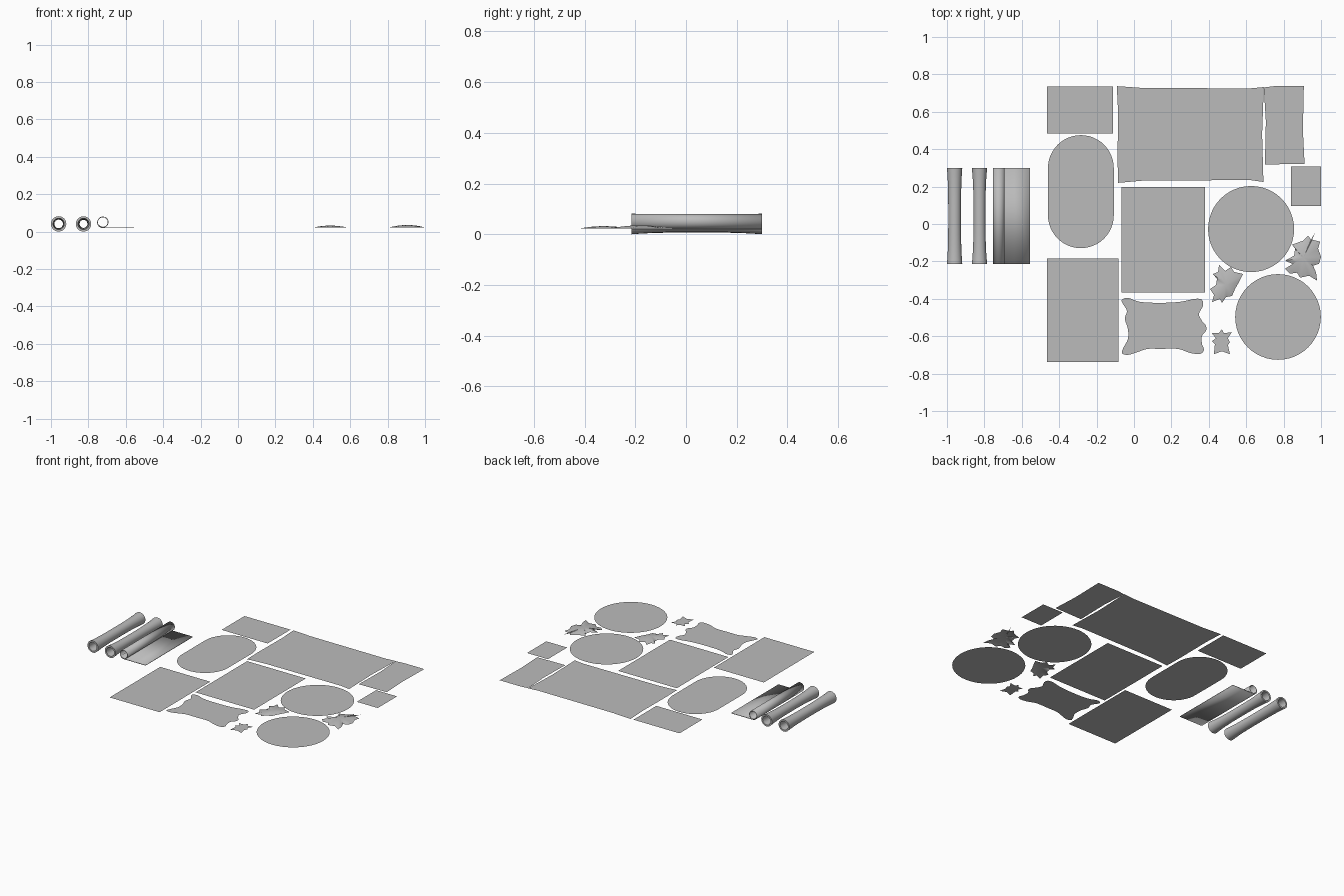
import bpy
import bmesh
from math import sin, cos, pi
from mathutils import Vector

cube = bpy.data.objects.get("Cube")
if cube:
    bpy.data.objects.remove(cube, do_unlink=True)

FLOOR = 0.022          # height of the flat rugs
UNIT = 0.00535         # step used by the freehand outlines

# One plain material for the whole set
grey = bpy.data.materials.new("plain grey")
grey.use_nodes = True
colour = (0.5, 0.5, 0.5, 1)
grey.diffuse_color = colour
grey.node_tree.nodes["Principled BSDF"].inputs["Base Color"].default_value = colour


def finish(bm, name, smooth=False):
    """Turn a bmesh into a named, shaded object."""
    mesh = bpy.data.meshes.new(name)
    bm.to_mesh(mesh)
    bm.free()
    mesh.materials.append(grey)
    obj = bpy.data.objects.new(name, mesh)
    bpy.context.collection.objects.link(obj)
    if smooth:
        bpy.ops.object.select_all(action='DESELECT')
        obj.select_set(True)
        bpy.context.view_layer.objects.active = obj
        bpy.ops.object.shade_smooth_by_angle(angle=pi / 5)
    return obj


def flat_rug(name, outline):
    """A single thin sheet with the given outline, facing up."""
    bm = bmesh.new()
    face = bm.faces.new([bm.verts.new((x, y, FLOOR)) for x, y in outline])
    face.normal_update()
    if face.normal.z < 0:
        face.normal_flip()
    return finish(bm, name)


def rectangle(left, right, back, front):
    return [(left, front), (right, front), (right, back), (left, back)]


def stadium(cx, cy, radius, half_straight=0.0, steps=48):
    """A circle, stretched along y by a straight middle."""
    points = []
    for start, shift in ((0, half_straight), (pi, -half_straight)):
        for i in range(steps // 2 + 1):
            a = start + 2 * pi * i / steps
            if half_straight or i < steps // 2:
                points.append((cx + radius * cos(a), cy + shift + radius * sin(a)))
    return points


def placed(points, cx, cy):
    return [(cx + x * UNIT, cy + y * UNIT) for x, y in points]


def softened(points, steps=4):
    """Closed smooth curve through the points."""
    pts = [Vector(p) for p in points]
    n = len(pts)
    out = []
    for i in range(n):
        a, b, c, d = (pts[(i + k) % n] for k in (-1, 0, 1, 2))
        for s in range(steps):
            t = s / steps
            out.append(0.5 * (2 * b + (c - a) * t + (2 * a - 5 * b + 4 * c - d) * t ** 2
                              + (3 * b - a - 3 * c + d) * t ** 3))
    return out


def domed_skin(name, outline, centre, height, rings=6):
    """Rings shrinking to the centre, rising gently."""
    bm = bmesh.new()
    cx, cy = centre
    loops = []
    for r in range(rings):
        s = 1 - r / rings
        z = FLOOR + height * (1 - s * s)
        loops.append([bm.verts.new((cx + (x - cx) * s, cy + (y - cy) * s, z))
                      for x, y in outline])
    top = bm.verts.new((cx, cy, FLOOR + height))
    n = len(outline)
    for i in range(n):
        j = (i + 1) % n
        for lo, hi in zip(loops, loops[1:]):
            bm.faces.new((lo[i], lo[j], hi[j], hi[i]))
        bm.faces.new((loops[-1][i], loops[-1][j], top))
    bmesh.ops.recalc_face_normals(bm, faces=bm.faces)
    bm.normal_update()
    if top.normal.z < 0:
        bmesh.ops.reverse_faces(bm, faces=bm.faces)
    return finish(bm, name, smooth=True)


# Rectangular rugs
flat_rug("back_right_rug", rectangle(-0.465, -0.113, 0.735, 0.485))
flat_rug("front_right_rug", rectangle(-0.465, -0.083, -0.185, -0.737))
flat_rug("middle_rug", rectangle(-0.068, 0.38, 0.197, -0.367))
flat_rug("door_mat", rectangle(0.84, 1.0, 0.308, 0.097))

# Rugs with slightly drawn-in edges
flat_rug("large_rug", [(-0.085, 0.22), (0.05, 0.232), (0.62, 0.235), (0.692, 0.225),
                       (0.685, 0.48), (0.694, 0.732), (0.62, 0.725), (0.05, 0.727),
                       (-0.092, 0.737), (-0.085, 0.6), (-0.088, 0.35)])
flat_rug("back_left_rug", [(0.7, 0.318), (0.912, 0.322), (0.903, 0.5), (0.908, 0.737),
                           (0.75, 0.737), (0.694, 0.73), (0.705, 0.55)])

# Round and oval rugs
flat_rug("oval_rug", stadium(-0.284, 0.173, 0.176, 0.126))
flat_rug("round_rug_back", stadium(0.626, -0.027, 0.23))
flat_rug("round_rug_front", stadium(0.77, -0.497, 0.229))

# Wavy hide
hide = [(-36, 29), (-24, 25), (-4, 24), (16, 25), (31, 28), (38, 27), (39, 21), (35, 13),
        (38, 6), (42, 1), (42, -4), (38, -9), (38, -17), (40, -23), (36, -27), (26, -26),
        (14, -22), (-4, -22), (-16, -22), (-26, -25), (-36, -28), (-42, -26), (-40, -20),
        (-36, -12), (-36, -2), (-39, 8), (-37, 16), (-41, 23), (-42, 27)]
flat_rug("wavy_hide", softened(placed(hide, 0.16, -0.55)))

# Small flat skin
small = [(0, 13), (2, 9), (10, 10), (6, 4), (8, 0), (6, -3), (8, -12), (0, -9), (-8, -12),
         (-7, -2), (-10, 1), (-6, 4), (-10, 9), (-3, 9)]
flat_rug("small_skin", placed(small, 0.47, -0.632))

# Domed skins
medium = [(-7, 20), (-1, 14), (5, 18), (8, 13), (17, 11), (13, 3), (9, -4), (6, -11),
          (0, -12), (-4, -18), (-6, -14), (-14, -17), (-12, -10), (-16, -4), (-10, 0),
          (-9, 6), (-13, 11), (-8, 13)]
domed_skin("medium_skin", placed(medium, 0.492, -0.326), (0.492, -0.326), 0.01)
large = [(12, 25), (9, 18), (17, 16), (15, 9), (18, 1), (16, -6), (10, -8), (13, -15),
         (14, -23), (6, -18), (-3, -20), (-6, -15), (-13, -16), (-18, -11), (-9, -7),
         (-18, -3), (-9, 2), (-8, 9), (-11, 13), (0, 17), (5, 22), (8, 18)]
domed_skin("large_skin", placed(large, 0.904, -0.18), (0.904, -0.18), 0.013)

# Rolled rugs: tubes that flare at the ends
ROLL_FRONT, ROLL_BACK = -0.215, 0.3


def rolled_rug(name, cx, waist, sides=32, steps=16):
    bm = bmesh.new()
    end = 0.041
    profile = []
    for i in range(steps + 1):
        t = i / steps
        flare = abs(2 * t - 1) ** 3
        profile.append((ROLL_FRONT + t * (ROLL_BACK - ROLL_FRONT),
                        waist + (end - waist) * flare))
    profile += [(y, r - 0.011) for y, r in reversed(profile)]
    rings = [[bm.verts.new((cx + r * cos(2 * pi * k / sides), y,
                            end + r * sin(2 * pi * k / sides)))
              for k in range(sides)] for y, r in profile]
    for a, b in zip(rings, rings[1:] + rings[:1]):
        for k in range(sides):
            m = (k + 1) % sides
            bm.faces.new((a[k], a[m], b[m], b[k]))
    bmesh.ops.recalc_face_normals(bm, faces=bm.faces)
    finish(bm, name, smooth=True)


rolled_rug("rolled_rug_outer", -0.959, 0.034)
rolled_rug("rolled_rug_inner", -0.826, 0.032)

# Half unrolled rug: flat tail and one curl
bm = bmesh.new()
path = [(-0.556, 0.02), (-0.64, 0.02)]
for i in range(45):
    a = -pi / 2 - 2.3 * pi * i / 44
    r = 0.03 - 0.004 * i / 44
    path.append((-0.722 + r * cos(a), 0.05 + r * sin(a)))
lines = [[bm.verts.new((x, y, z)) for x, z in path] for y in (ROLL_FRONT, ROLL_BACK)]
for i in range(len(path) - 1):
    bm.faces.new((lines[0][i], lines[1][i], lines[1][i + 1], lines[0][i + 1]))
bmesh.ops.recalc_face_normals(bm, faces=bm.faces)
unrolled = finish(bm, "half_unrolled_rug", smooth=True)
thick = unrolled.modifiers.new("thickness", 'SOLIDIFY')
thick.thickness = 0.004
thick.offset = 0
